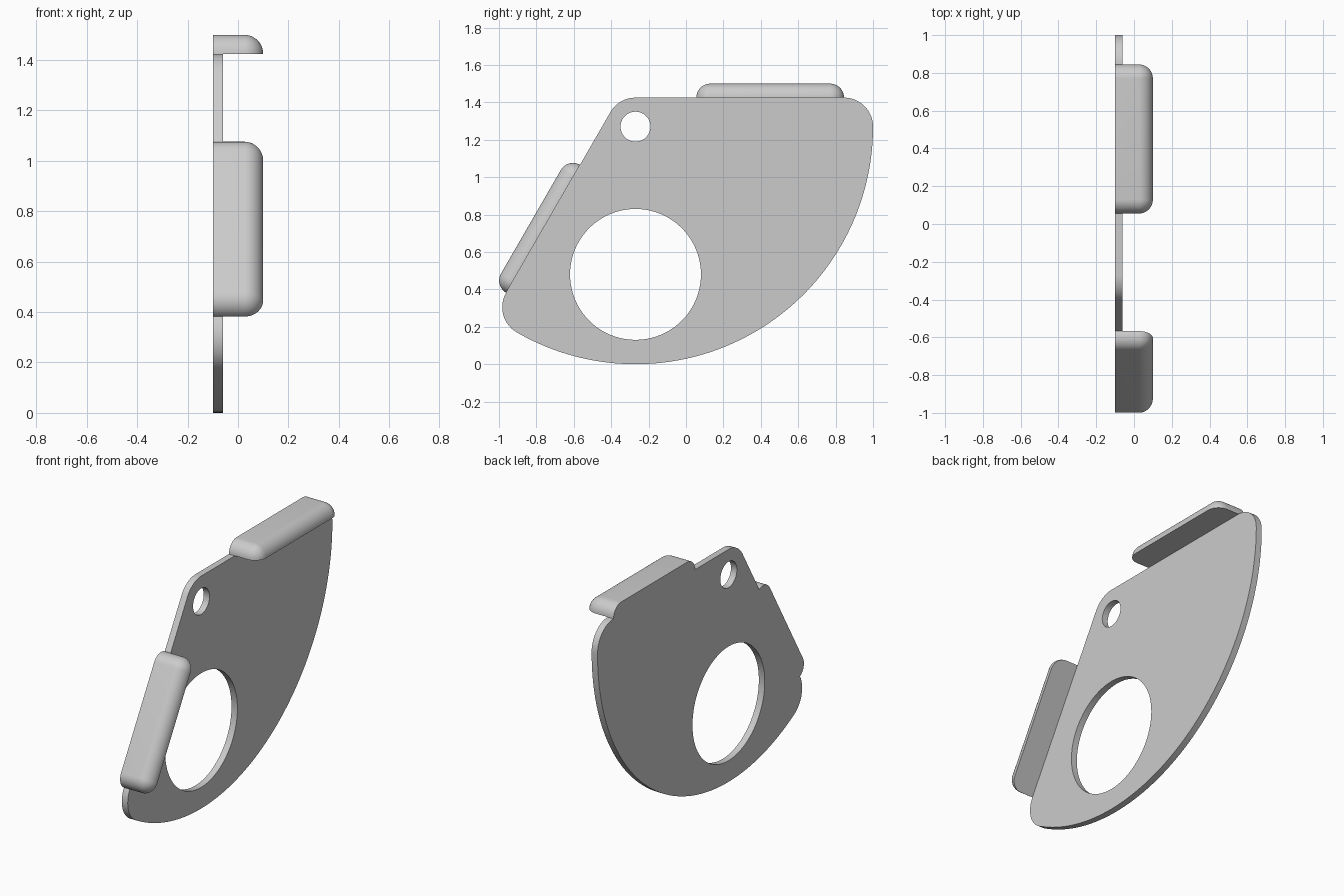
import bpy, bmesh
from math import sin, cos, pi, radians
from mathutils import Matrix, Vector

cube = bpy.data.objects.get("Cube")
if cube:
    bpy.data.objects.remove(cube)

grey = bpy.data.materials.new("plain_grey")
grey.use_nodes = True
colour = (0.6, 0.6, 0.6, 1)
grey.diffuse_color = colour
grey.node_tree.nodes["Principled BSDF"].inputs["Base Color"].default_value = colour

# Shared dimensions: the plate is a 120 degree sector with a rounded border
PIVOT = Vector((-0.27, 1.27))
REACH = 1.115
BORDER = 0.155
BACK, PLATE_FRONT, PAD_FRONT = -0.1, -0.06, 0.1
PAD_HEIGHT = 0.075
PAD_START = 0.325


def arc(centre, radius, start, end, steps):
    """Points on an arc in the y-z plane, angles in degrees."""
    angles = [radians(start + (end - start) * i / steps) for i in range(steps + 1)]
    return [Vector(centre) + radius * Vector((cos(a), sin(a))) for a in angles]


def finish(name, bm):
    bmesh.ops.remove_doubles(bm, verts=bm.verts, dist=1e-5)
    bmesh.ops.recalc_face_normals(bm, faces=bm.faces)
    mesh = bpy.data.meshes.new(name)
    bm.to_mesh(mesh)
    bm.free()
    mesh.materials.append(grey)
    obj = bpy.data.objects.new(name, mesh)
    bpy.context.collection.objects.link(obj)
    bpy.ops.object.select_all(action='DESELECT')
    obj.select_set(True)
    bpy.context.view_layer.objects.active = obj
    bpy.ops.object.shade_smooth_by_angle(angle=radians(35))
    return obj


def make_plate():
    right_corner = PIVOT + Vector((REACH, 0))
    low_corner = PIVOT + REACH * Vector((cos(radians(240)), sin(radians(240))))
    outline = (arc(PIVOT, BORDER, 90, 150, 16)
               + arc(low_corner, BORDER, 150, 240, 20)
               + arc(PIVOT, REACH + BORDER, 240, 360, 80)
               + arc(right_corner, BORDER, 0, 90, 20))
    small_hole = arc(PIVOT, 0.08, 0, 360, 40)
    large_hole = arc((-0.27, 0.48), 0.35, 0, 360, 80)
    bm = bmesh.new()
    for loop in (outline, small_hole, large_hole):
        verts = [bm.verts.new((BACK, p.x, p.y)) for p in loop]
        for a, b in zip(verts, verts[1:] + verts[:1]):
            bm.edges.new((a, b))
    bmesh.ops.remove_doubles(bm, verts=bm.verts, dist=1e-5)
    bmesh.ops.triangle_fill(bm, use_beauty=True, edges=bm.edges[:], normal=(-1, 0, 0))
    result = bmesh.ops.extrude_face_region(bm, geom=bm.faces[:], use_keep_orig=True)
    top = [g for g in result["geom"] if isinstance(g, bmesh.types.BMVert)]
    bmesh.ops.translate(bm, verts=top, vec=(PLATE_FRONT - BACK, 0, 0))
    finish("plate", bm)


def make_pad(name, turn):
    """Flat-bottomed pad along a straight edge, rounded on three sides and on top."""
    r, steps = PAD_HEIGHT, 10
    near, far = PAD_START + r, REACH - r
    bm = bmesh.new()
    rings = []
    for i in range(steps + 1):
        a = pi / 2 * i / steps
        d, z = r * cos(a), r * sin(a)
        ring = [Vector((BACK, near - d))]
        ring += arc((PAD_FRONT - r, near), d, -90, 0, steps)
        ring += arc((PAD_FRONT - r, far), d, 0, 90, steps)
        ring.append(Vector((BACK, far + d)))
        rings.append([bm.verts.new((p.x, p.y, BORDER + z)) for p in ring])
    for low, high in zip(rings, rings[1:]):
        for j in range(len(low) - 1):
            bm.faces.new((low[j], low[j + 1], high[j + 1], high[j]))
    # Flat base, top and back
    bm.faces.new(rings[0])
    bm.faces.new(rings[-1])
    bm.faces.new([ring[0] for ring in rings] + [ring[-1] for ring in reversed(rings)])
    bmesh.ops.remove_doubles(bm, verts=bm.verts, dist=1e-5)
    bmesh.ops.dissolve_degenerate(bm, dist=1e-5, edges=bm.edges[:])
    if turn:
        # Mirror across the sector's centre line onto the sloping edge
        bmesh.ops.scale(bm, vec=(1, 1, -1), verts=bm.verts)
        bmesh.ops.transform(bm, matrix=Matrix.Rotation(radians(turn), 4, 'X'), verts=bm.verts)
    bmesh.ops.translate(bm, vec=(0, PIVOT.x, PIVOT.y), verts=bm.verts)
    finish(name, bm)


make_plate()
make_pad("top_pad", 0)
make_pad("sloping_pad", 240)
